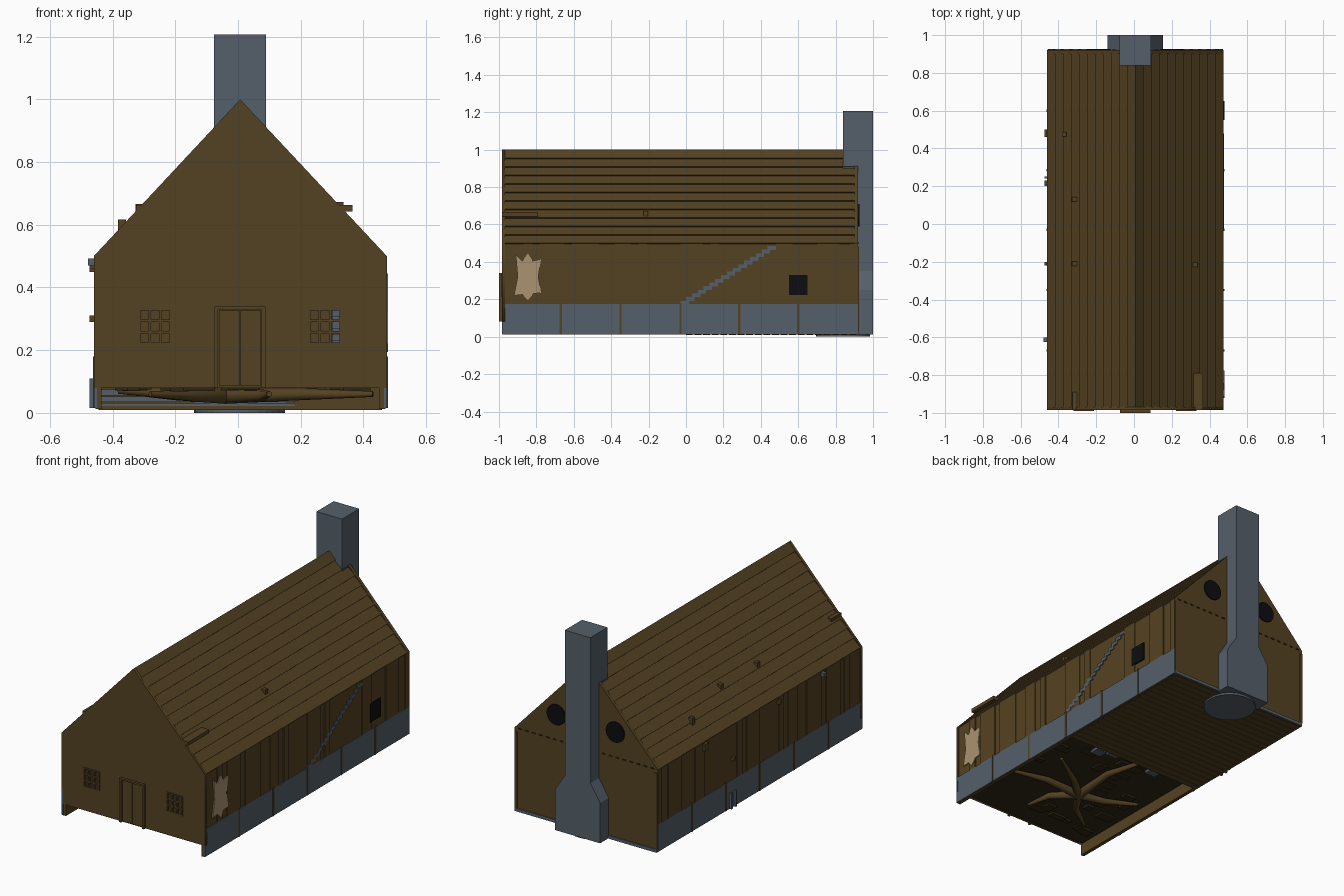
import bpy, bmesh, math, random
from mathutils import Vector

random.seed(4)
if "Cube" in bpy.data.objects:
    bpy.data.objects.remove(bpy.data.objects["Cube"])


def material(name, rgb):
    m = bpy.data.materials.new(name)
    m.use_nodes = True
    m.diffuse_color = (*rgb, 1)
    bsdf = m.node_tree.nodes["Principled BSDF"]
    bsdf.inputs["Base Color"].default_value = (*rgb, 1)
    bsdf.inputs["Roughness"].default_value = 0.9
    return m


WOOD = material("brown_wood", (0.088, 0.054, 0.016))
DARK = material("dark_wood", (0.03, 0.02, 0.007))
STONE = material("blue_grey_stone", (0.09, 0.115, 0.142))
BLACK = material("black", (0.004, 0.004, 0.005))
HIDE = material("tan_hide", (0.4, 0.29, 0.165))

LEFT, RIGHT, FRONT, BACK = 0.47, -0.455, -0.985, 0.92
MID, EAVE, RIDGE = 0.007, 0.5, 1.0


def finish(name, bm, mat):
    bmesh.ops.recalc_face_normals(bm, faces=bm.faces)
    mesh = bpy.data.meshes.new(name)
    bm.to_mesh(mesh)
    bm.free()
    mesh.materials.append(mat)
    ob = bpy.data.objects.new(name, mesh)
    bpy.context.collection.objects.link(ob)
    return ob


def boxes(name, spans, mat):
    """One object from many (x0, x1, y0, y1, z0, z1) spans."""
    bm = bmesh.new()
    for x0, x1, y0, y1, z0, z1 in spans:
        made = bmesh.ops.create_cube(bm, size=1)["verts"]
        for v in made:
            v.co = Vector(((x0 + x1) / 2 + v.co.x * (x1 - x0),
                           (y0 + y1) / 2 + v.co.y * (y1 - y0),
                           (z0 + z1) / 2 + v.co.z * (z1 - z0)))
    return finish(name, bm, mat)


def prism(name, points, a, b, mat, axis="y"):
    """Extrude a flat outline along y (points are x, z) or x (points are y, z)."""
    bm = bmesh.new()
    place = (lambda p, d: (p[0], d, p[1])) if axis == "y" else (lambda p, d: (d, p[0], p[1]))
    face = bm.faces.new([bm.verts.new(place(p, a)) for p in points])
    out = bmesh.ops.extrude_face_region(bm, geom=[face])["geom"]
    step = Vector((0, b - a, 0)) if axis == "y" else Vector((b - a, 0, 0))
    bmesh.ops.translate(bm, vec=step, verts=[g for g in out if isinstance(g, bmesh.types.BMVert)])
    return finish(name, bm, mat)


def cylinder(name, at, radius, depth, mat, along_y=False):
    rot = (math.pi / 2, 0, 0) if along_y else (0, 0, 0)
    bpy.ops.mesh.primitive_cylinder_add(vertices=32, radius=radius, depth=depth, location=at, rotation=rot)
    ob = bpy.context.object
    ob.name = name
    ob.data.materials.append(mat)
    return ob


def rect(x0, x1, z0, z1):
    return [(x0, z0), (x1, z0), (x1, z1), (x0, z1)]


# Gable walls; the front one has real window openings
gable = [(RIGHT - 0.005, EAVE), (MID, RIDGE), (LEFT + 0.005, EAVE)]
windows = [(-0.315, -0.215), (0.227, 0.328)]
WZ0, WZ1 = 0.22, 0.33
curve = bpy.data.curves.new("front_wall", "CURVE")
curve.dimensions = "2D"
curve.fill_mode = "BOTH"
curve.extrude = 0.008
wall = [(RIGHT - 0.005, 0.08)] + gable + [(LEFT + 0.005, 0.08)]
for loop in [wall] + [rect(a, b, WZ0, WZ1) for a, b in windows]:
    spline = curve.splines.new("POLY")
    spline.points.add(len(loop) - 1)
    for p, (x, z) in zip(spline.points, loop):
        p.co = (x, z, 0, 1)
    spline.use_cyclic_u = True
curve.materials.append(WOOD)
front = bpy.data.objects.new("front_wall", curve)
front.rotation_euler.x = math.pi / 2
front.location.y = FRONT + 0.008
bpy.context.collection.objects.link(front)

prism("back_wall", [(RIGHT, 0.012)] + gable + [(LEFT, 0.012)], BACK - 0.02, BACK, WOOD)

# Window lattices and frames
bars = []
for a, b in windows:
    for i in range(4):
        x = a + (b - a) * i / 3
        z = WZ0 + (WZ1 - WZ0) * i / 3
        bars.append((x - 0.004, x + 0.004, FRONT - 0.004, FRONT + 0.01, WZ0, WZ1))
        bars.append((a, b, FRONT - 0.004, FRONT + 0.01, z - 0.004, z + 0.004))
boxes("window_lattice", bars, WOOD)

# Door with frame and two leaves
boxes("door_frame", [(-0.075, -0.063, -1, FRONT, 0.08, 0.34), (0.075, 0.087, -1, FRONT, 0.08, 0.34),
                     (-0.063, 0.075, -1, FRONT, 0.33, 0.34)], WOOD)
boxes("door_leaves", [(-0.06, 0.004, -0.992, FRONT, 0.086, 0.327),
                      (0.008, 0.072, -0.992, FRONT, 0.086, 0.327)], WOOD)

# Side walls with proud planks, stone footing and posts
plank_edges = [-0.87, -0.82, -0.78, -0.65, -0.61, -0.47, -0.38, -0.3, -0.25, -0.21, -0.03,
               0.09, 0.13, 0.18, 0.48, 0.57, 0.7, 0.82, 0.88, BACK]
for label, x, s in (("left", LEFT, 1), ("right", RIGHT, -1)):
    boxes(label + "_wall", [(x - s * 0.02, x, FRONT + 0.003, BACK, 0.012, EAVE)], WOOD)
    boxes(label + "_planks", [(x - s * 0.005, x + s * 0.005, a, b, 0.175, EAVE - 0.002)
                              for a, b in zip(plank_edges[::2], plank_edges[1::2])], WOOD)
    boxes(label + "_footing", [(x - s * 0.005, x + s * 0.005, FRONT, BACK, 0.015, 0.175)], STONE)
    boxes(label + "_footing_posts", [(x, x + s * 0.008, y - 0.006, y + 0.006, 0.015, 0.18)
                                     for y in (-0.67, -0.35, -0.03, 0.285, 0.6)], WOOD)

# Shingled roof slopes, each course lifted at its lower edge
COURSES = 11
for label, x, s in (("left", LEFT + 0.005, 1), ("right", RIGHT - 0.005, -1)):
    top, low = Vector((MID, RIDGE)), Vector((x, EAVE))
    fall = low - top
    inward = Vector((-s * abs(fall.y), -abs(fall.x))).normalized()
    outline = []
    for i in range(COURSES):
        outline.append(top + fall * (i / COURSES) + inward * (0.008 if i else 0))
        outline.append(top + fall * ((i + 1) / COURSES))
    outline += [low + inward * 0.025, Vector((MID, RIDGE - 0.035))]
    prism(label + "_roof", outline, FRONT + 0.002, BACK, WOOD)

# Boards and pegs on the roof
boxes("roof_boards", [(0.31, 0.365, FRONT, -0.79, 0.642, 0.663),
                      (-0.325, -0.29, FRONT, -0.89, 0.645, 0.663)], WOOD)
boxes("roof_pegs", [(x - 0.012, x + 0.012, y - 0.012, y + 0.012, z - 0.03, z + 0.012)
                    for x, y, z in ((-0.37, 0.475, 0.605), (-0.315, 0.13, 0.655),
                                    (-0.315, -0.21, 0.655), (0.325, -0.215, 0.66))], WOOD)

# Chimney with a wide tapered base on a round slab
half = [(0.147, 0.012), (0.147, 0.25), (0.083, 0.35), (0.083, 1.207)]
prism("chimney", [(MID + x, z) for x, z in half] + [(MID - x, z) for x, z in reversed(half)],
      0.84, 1.0, STONE)
cylinder("hearth_slab", (0.005, 0.84, 0.006), 0.145, 0.012, STONE)

# Back wall details
for x in (-0.185, 0.2):
    cylinder("round_vent", (x, BACK + 0.003, 0.65), 0.06, 0.008, BLACK, True)
boxes("back_sill", [(RIGHT, LEFT, BACK, BACK + 0.006, 0.012, 0.03)], STONE)
boxes("joist_ends", [(x - 0.01, x + 0.01, BACK, BACK + 0.005, 0.497, 0.504)
                     for x in (RIGHT + 0.03 + i * 0.0455 for i in range(20))], DARK)
boxes("corner_posts", [(LEFT - 0.016, LEFT + 0.002, BACK, BACK + 0.005, 0.03, 0.48),
                       (RIGHT - 0.002, RIGHT + 0.016, BACK, BACK + 0.005, 0.03, 0.48)], WOOD)

# Left wall: stretched hide, dark hatch and stair edge
hide = [(-0.91, 0.44), (-0.875, 0.405), (-0.845, 0.445), (-0.82, 0.405), (-0.775, 0.415),
        (-0.79, 0.32), (-0.775, 0.235), (-0.815, 0.23), (-0.845, 0.195), (-0.875, 0.225),
        (-0.92, 0.22), (-0.9, 0.32)]
prism("hide", hide, LEFT + 0.003, LEFT + 0.009, HIDE, "x")
boxes("hatch", [(LEFT, LEFT + 0.008, 0.55, 0.65, 0.222, 0.33)], BLACK)
STEPS = 16
boxes("stairs", [(0.3, LEFT + 0.006, -0.03 + i * 0.031, 0.015 + i * 0.031,
                  0.172 + i * 0.0195, 0.192 + i * 0.0195) for i in range(STEPS)], STONE)

# Right wall: small fittings
boxes("stone_brackets", [(RIGHT - 0.024, RIGHT, -0.625, -0.6, 0.47, 0.492)], STONE)
boxes("wall_pegs", [(RIGHT - 0.018, RIGHT, y - h, y + h, z - h, z + h)
                    for y, z, h in ((0.48, 0.47, 0.02), (0.22, 0.3, 0.01), (-0.21, 0.47, 0.01))], WOOD)
boxes("right_posts", [(RIGHT - 0.018, RIGHT, y, y + 0.012, 0.015, 0.11) for y in (0.2, 0.24)], STONE)

# Floors: low planked rear floor, raised front floor, step between them
boxes("rear_floor", [(RIGHT, LEFT, 0, BACK, 0.014, 0.022)], WOOD)
boxes("rear_floor_planks", [(RIGHT + 0.01, LEFT - 0.01, i * 0.046, i * 0.046 + 0.036, 0.01, 0.016)
                            for i in range(20)], WOOD)
boxes("front_floor", [(RIGHT + 0.01, LEFT - 0.01, FRONT + 0.016, 0.01, 0.082, 0.09)], DARK)
boxes("stone_step", [(RIGHT + 0.01, 0.18, 0, 0.03, 0.012 + i * 0.022, 0.031 + i * 0.022)
                     for i in range(3)], STONE)
boxes("wood_step", [(0.18, LEFT - 0.01, 0, 0.03, 0.012, 0.082)], WOOD)

# Broken pieces hanging under the front floor
rubble = []
for i in range(26):
    x, y = random.uniform(-0.4, 0.38), random.uniform(-0.92, -0.1)
    rubble.append((x, x + random.uniform(0.03, 0.1), y, y + random.uniform(0.02, 0.07),
                   random.uniform(0.068, 0.078), 0.084))
boxes("floor_debris", rubble, DARK)
boxes("stone_debris", [(x, x + 0.07, y, y + 0.06, 0.066, 0.084)
                       for x, y in ((0.05, -0.1), (0.13, -0.14), (-0.25, -0.12), (-0.15, -0.08))], STONE)

# Roots below the front floor
hub = (-0.04, -0.53, 0.055)
ends = [((0.2, -0.52, 0.06), (0.43, -0.57, 0.06)), ((-0.02, -0.25, 0.06), (-0.09, 0, 0.06)),
        ((-0.13, -0.66, 0.055), (-0.28, -0.77, 0.06)), ((-0.2, -0.5, 0.06), (-0.38, -0.42, 0.07)),
        ((0.08, -0.64, 0.055), (0.1, -0.8, 0.06)), ((0.09, -0.42, 0.06), (0.28, -0.3, 0.07))]
roots = bpy.data.curves.new("roots", "CURVE")
roots.dimensions = "3D"
roots.bevel_depth = 0.026
roots.bevel_resolution = 2
roots.use_fill_caps = True
for mid, end in ends:
    spline = roots.splines.new("POLY")
    spline.points.add(2)
    for p, co, r in zip(spline.points, (hub, mid, end), (1, 0.75, 0.35)):
        p.co = (*co, 1)
        p.radius = r
roots.materials.append(WOOD)
bpy.context.collection.objects.link(bpy.data.objects.new("roots", roots))
